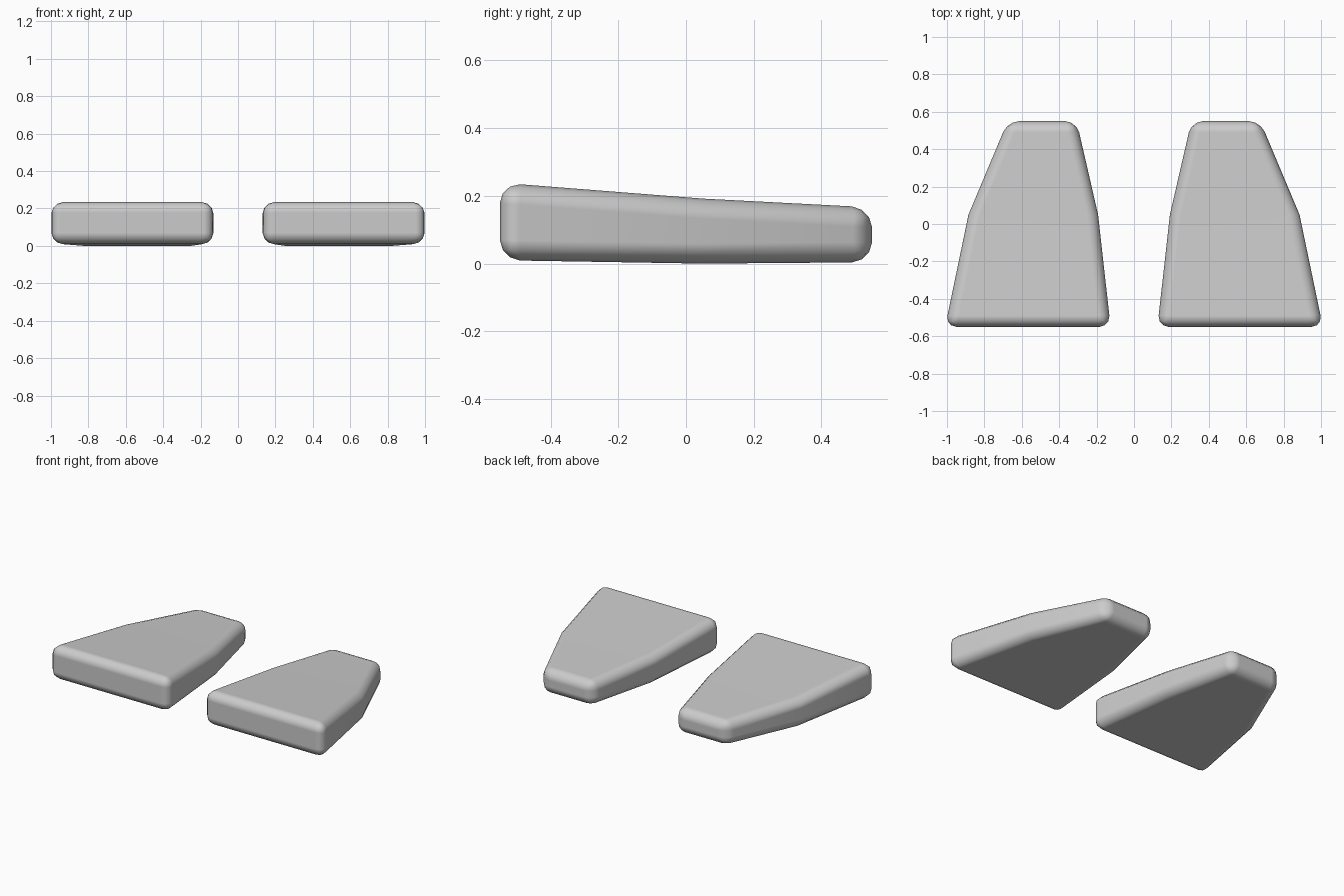
import bpy, bmesh

if "Cube" in bpy.data.objects:
    bpy.data.objects.remove(bpy.data.objects["Cube"])

# Sections from front to back: y, inner x, outer x, bottom z, top z
SECTIONS = [
    (-0.55, 0.125, 1.01, 0.01, 0.239),
    (0.05, 0.192, 0.885, 0.0, 0.192),
    (0.55, 0.307, 0.675, 0.004, 0.166),
]


def make_pad(name, side):
    """Tapered wedge pad lofted through the sections, then rounded."""
    bm = bmesh.new()
    rings = []
    for y, xi, xo, zb, zt in SECTIONS:
        pts = [(xi, zb), (xo, zb), (xo, zt), (xi, zt)]
        rings.append([bm.verts.new((side * x, y, z)) for x, z in pts])
    for a, b in zip(rings, rings[1:]):
        for i in range(4):
            j = (i + 1) % 4
            bm.faces.new((a[i], a[j], b[j], b[i]))
    bm.faces.new(rings[0])
    bm.faces.new(rings[-1])
    bmesh.ops.recalc_face_normals(bm, faces=bm.faces)
    me = bpy.data.meshes.new(name)
    bm.to_mesh(me)
    bm.free()
    for p in me.polygons:
        p.use_smooth = True
    ob = bpy.data.objects.new(name, me)
    bpy.context.collection.objects.link(ob)
    # Rounded edges, leaving the shallow bend across the middle alone
    bev = ob.modifiers.new("rounding", 'BEVEL')
    bev.width = 0.06
    bev.segments = 3
    bev.limit_method = 'ANGLE'
    bev.angle_limit = 0.6
    bev.harden_normals = True
    return ob


make_pad("right_pad", 1)
make_pad("left_pad", -1)
